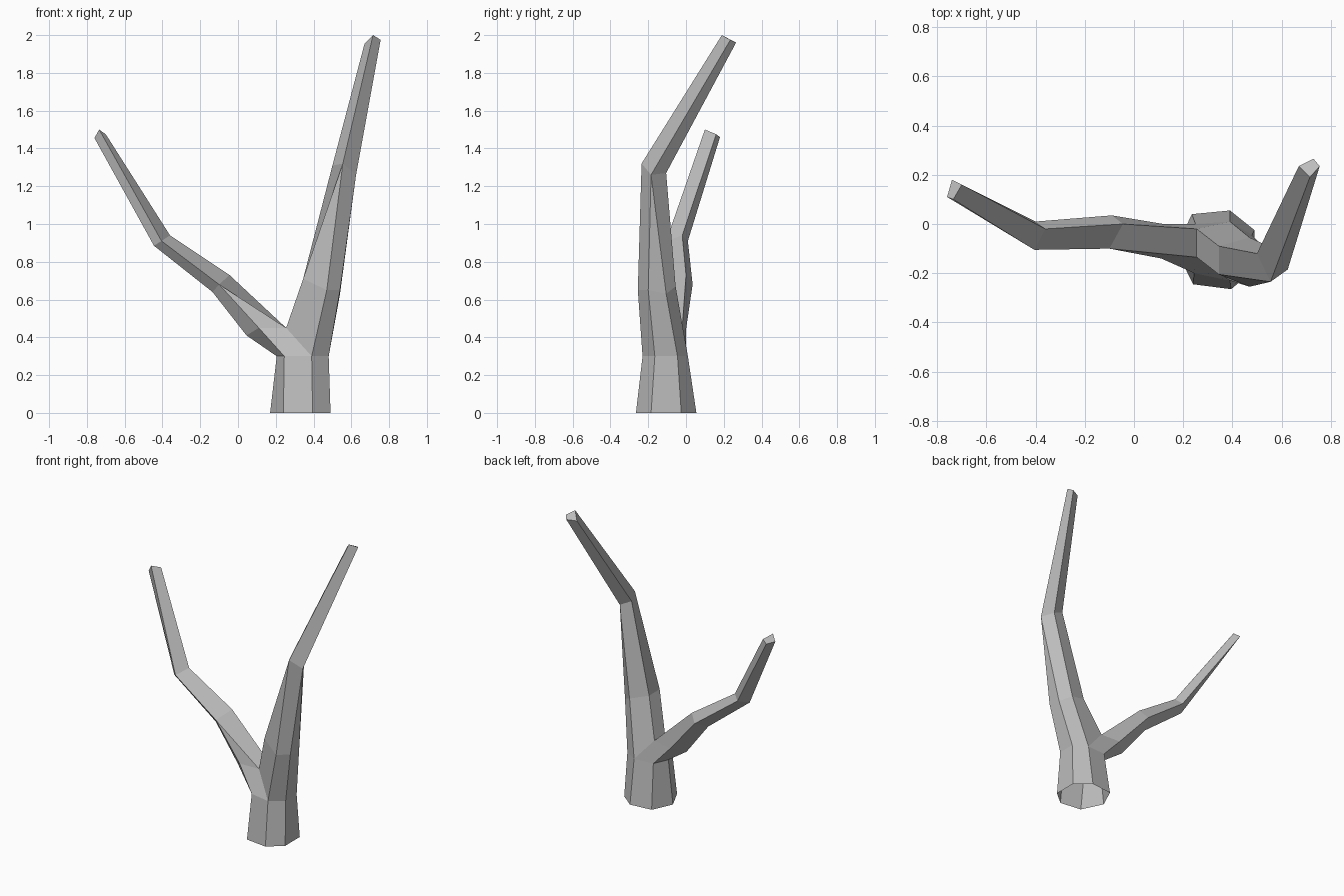
import bpy
import bmesh

# Remove the default cube only
cube = bpy.data.objects.get("Cube")
if cube:
    bpy.data.objects.remove(cube, do_unlink=True)

# Single bark colour
bark = bpy.data.materials.new("grey bark")
bark.use_nodes = True
color = (0.5, 0.5, 0.5, 1)
bark.diffuse_color = color
for node in bark.node_tree.nodes:
    if node.type == "BSDF_PRINCIPLED":
        node.inputs["Base Color"].default_value = color

bm = bmesh.new()


def ring(*points):
    """Create the vertices of one cross-section."""
    return [bm.verts.new(p) for p in points]


def level(z, *outline):
    """Create a horizontal cross-section."""
    return ring(*[(x, y, z) for x, y in outline])


def add_face(corners):
    """Add a face, dropping repeated corners where sections merge."""
    unique = list(dict.fromkeys(corners))
    if len(unique) > 2:
        bm.faces.new(unique)


def loft(lower, upper, closed=True):
    """Skin two matching cross-sections with flat faces."""
    count = len(lower)
    for i in range(count if closed else count - 1):
        j = (i + 1) % count
        add_face((lower[i], lower[j], upper[j], upper[i]))


# Trunk: seven-sided, flared at the foot and open underneath
foot = level(0, (0.17, -0.1), (0.24, -0.245), (0.395, -0.265), (0.49, -0.185),
             (0.49, -0.025), (0.39, 0.055), (0.235, 0.04))
neck = level(0.3, (0.205, -0.1), (0.245, -0.2), (0.39, -0.23), (0.48, -0.165),
             (0.48, -0.045), (0.39, 0.01), (0.25, 0))
loft(foot, neck)

# Fork: short ridge that separates the two limbs
fork_front, fork_back = level(0.45, (0.255, -0.135), (0.255, -0.02))

# Main limb: six sides merging into four at the bend
limb_low = ring((0.47, -0.255, 0.65), (0.54, -0.2, 0.65), (0.54, -0.105, 0.63),
                (0.47, -0.055, 0.67), (0.345, -0.09, 0.71), (0.345, -0.205, 0.71))
limb_bend = ring((0.555, -0.235, 1.32), (0.625, -0.185, 1.26),
                 (0.58, -0.105, 1.27), (0.5, -0.12, 1.31))
limb_tip = ring((0.715, 0.19, 2), (0.755, 0.235, 1.975),
                (0.73, 0.265, 1.96), (0.67, 0.235, 1.955))
front, right, back, left = limb_bend
loft(neck[2:6] + [fork_back, fork_front], limb_low)
loft(limb_low, [front, right, right, back, left, front])
loft(limb_bend, limb_tip)
add_face(limb_tip)

# Side branch: sections run front, underside, back, top
root = ring((0.11, -0.14, 0.45), (0.045, -0.07, 0.41), (0.12, 0, 0.44))
elbow = ring((-0.1, -0.1, 0.68), (-0.135, -0.05, 0.64),
             (-0.09, 0.035, 0.68), (-0.045, 0, 0.73))
bend = ring((-0.405, -0.105, 0.91), (-0.445, -0.06, 0.885),
            (-0.4, 0.01, 0.91), (-0.36, -0.02, 0.94))
tip = ring((-0.735, 0.1, 1.5), (-0.76, 0.11, 1.455),
           (-0.74, 0.18, 1.46), (-0.7, 0.16, 1.475))
collar = [fork_front] + root + [fork_back]
loft([neck[2], neck[1], neck[0], neck[6], neck[5]], collar, closed=False)
loft(collar, [elbow[0]] + elbow)
loft(elbow, bend)
loft(bend, tip)
add_face(tip)

# Finish the continuous flat-shaded skin
bmesh.ops.recalc_face_normals(bm, faces=bm.faces[:])
mesh = bpy.data.meshes.new("bare_tree")
bm.to_mesh(mesh)
bm.free()
mesh.materials.append(bark)
tree = bpy.data.objects.new("bare_tree", mesh)
bpy.context.collection.objects.link(tree)
